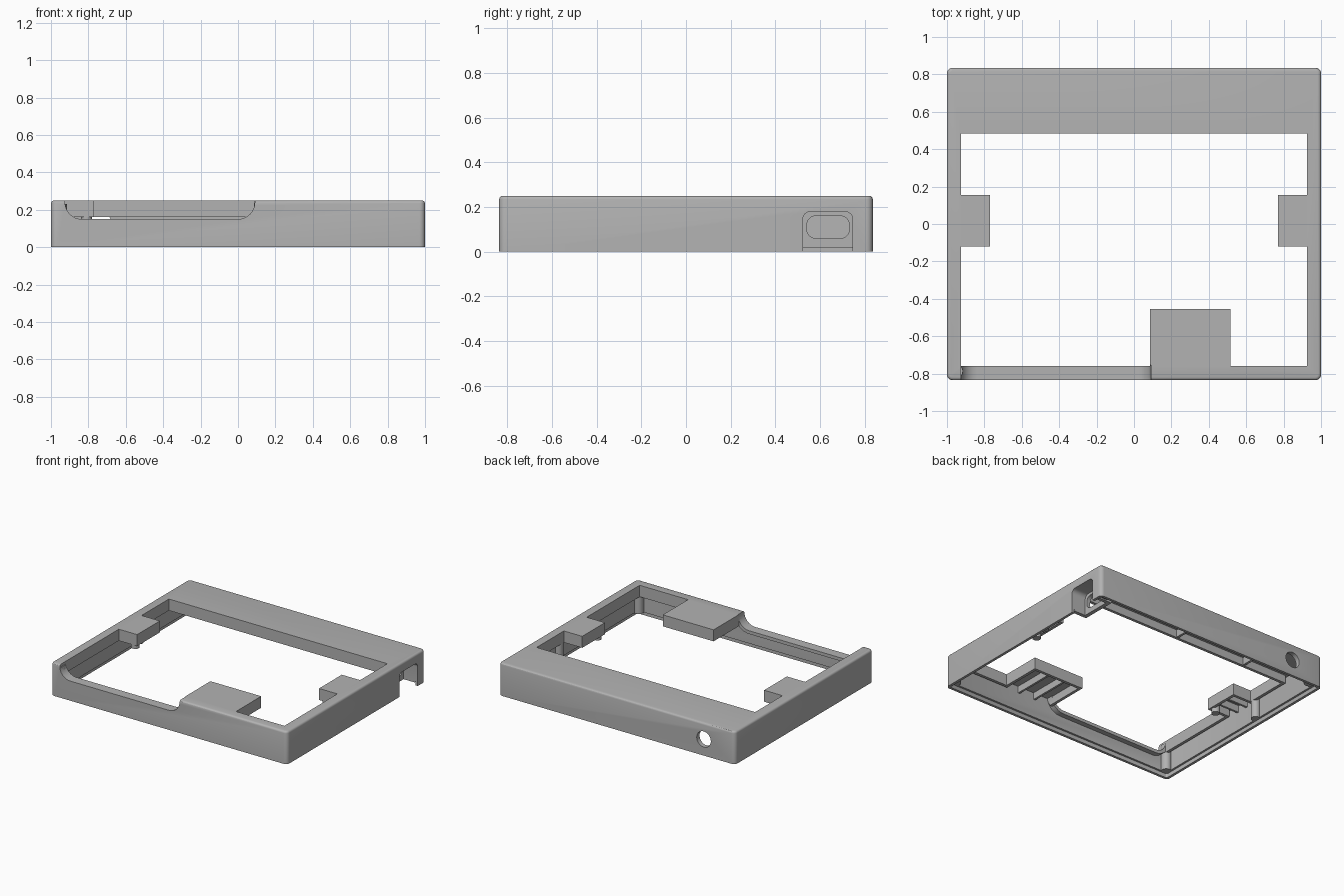
import bpy, bmesh, math
from mathutils import Vector

cube = bpy.data.objects.get("Cube")
if cube:
    bpy.data.objects.remove(cube, do_unlink=True)

grey = bpy.data.materials.new("plain grey")
grey.use_nodes = True
grey.diffuse_color = (0.45, 0.45, 0.45, 1)
grey.node_tree.nodes["Principled BSDF"].inputs["Base Color"].default_value = (0.45, 0.45, 0.45, 1)


def finish(name, bm):
    bmesh.ops.recalc_face_normals(bm, faces=bm.faces)
    mesh = bpy.data.meshes.new(name)
    bm.to_mesh(mesh)
    bm.free()
    mesh.materials.append(grey)
    obj = bpy.data.objects.new(name, mesh)
    bpy.context.scene.collection.objects.link(obj)
    return obj


def prism(name, points, lo, hi, axis="z"):
    """Extrude a 2D outline from lo to hi along an axis."""
    place = {"x": lambda a, b, d: (d, a, b),
             "y": lambda a, b, d: (a, d, b),
             "z": lambda a, b, d: (a, b, d)}[axis]
    bm = bmesh.new()
    face = bm.faces.new([bm.verts.new(place(a, b, lo)) for a, b in points])
    ext = bmesh.ops.extrude_face_region(bm, geom=[face])
    move = Vector(place(0, 0, hi - lo))
    bmesh.ops.translate(bm, vec=move, verts=[v for v in ext["geom"] if isinstance(v, bmesh.types.BMVert)])
    return finish(name, bm)


def rect(x0, x1, y0, y1):
    return [(x0, y0), (x1, y0), (x1, y1), (x0, y1)]


def rounded(x0, x1, y0, y1, r, n=6):
    """Rectangle outline with round corners."""
    corners = [(x1 - r, y1 - r), (x0 + r, y1 - r), (x0 + r, y0 + r), (x1 - r, y0 + r)]
    return [(cx + r * math.cos((k + i / n) * math.pi / 2), cy + r * math.sin((k + i / n) * math.pi / 2))
            for k, (cx, cy) in enumerate(corners) for i in range(n + 1)]


def disc(cx, cy, r, n=28):
    return [(cx + r * math.cos(i * math.tau / n), cy + r * math.sin(i * math.tau / n)) for i in range(n)]


def grow(points, d):
    """Offset a right-angled counter-clockwise outline outwards."""
    out = []
    for i, p in enumerate(points):
        p = Vector(p)
        a = (p - Vector(points[i - 1])).normalized()
        b = (Vector(points[(i + 1) % len(points)]) - p).normalized()
        out.append(tuple(p + d * Vector((a.y + b.y, -a.x - b.x))))
    return out


def combine(target, tool, operation):
    mod = target.modifiers.new("combine", "BOOLEAN")
    mod.operation = operation
    mod.solver = "EXACT"
    mod.object = tool
    bpy.context.view_layer.objects.active = target
    bpy.ops.object.modifier_apply(modifier=mod.name)
    bpy.data.objects.remove(tool, do_unlink=True)


X, Y, H = 1.0, 0.835, 0.25

# Outer body with rounded corners and a softened top rim
bm = bmesh.new()
bmesh.ops.create_cube(bm, size=1)
for v in bm.verts:
    v.co = (v.co.x * 2 * X, v.co.y * 2 * Y, (v.co.z + 0.5) * H)
upright = [e for e in bm.edges if abs(e.verts[0].co.z - e.verts[1].co.z) > 0.1]
bmesh.ops.bevel(bm, geom=upright, offset=0.03, segments=5, profile=0.5, affect="EDGES")
rim = [e for e in bm.edges if all(v.co.z > H - 0.001 for v in e.verts)]
bmesh.ops.bevel(bm, geom=rim, offset=0.016, segments=3, profile=0.5, affect="EDGES")
shell = finish("frame_shell", bm)

# Hollow underside with a step along the bottom edge
for inset, top in ((0.035, 0.222), (0.02, 0.03)):
    combine(shell, prism("cavity", rounded(-X + inset, X - inset, -Y + inset, Y - inset, 0.015, 3),
                         -0.1, top), "DIFFERENCE")

# Window outline with a tab on each side and a wider tab at the front
window = [(-0.925, -0.76), (0.085, -0.76), (0.085, -0.455), (0.515, -0.455),
          (0.515, -0.76), (0.925, -0.76), (0.925, -0.12), (0.77, -0.12),
          (0.77, 0.155), (0.925, 0.155), (0.925, 0.485), (-0.925, 0.485),
          (-0.925, 0.155), (-0.77, 0.155), (-0.77, -0.12), (-0.925, -0.12)]


def notch(d):
    """Dip in the front wall, round at its lower corners."""
    return rounded(-0.925 - d, 0.09 + d, 0.15 - d, 0.6, 0.09 + d, 8)


# Lip below the window edge, ledge below the dip, and connector pocket
combine(shell, prism("lip", grow(window, 0.022), 0.162, 0.236), "UNION")
ledge = prism("ledge", notch(0.025), -0.81, -0.75, "y")
combine(ledge, prism("ledge_top", rect(-2, 2, -2, 2), 0.232, 2), "DIFFERENCE")
combine(shell, ledge, "UNION")
combine(shell, prism("pocket", rect(0.495, 0.77, 0.02, 0.23), 0.85, 0.975, "x"), "UNION")

# Cut the window, front dip, connector opening and round back hole
combine(shell, prism("window", window, -0.1, 0.4), "DIFFERENCE")
combine(shell, prism("dip", notch(0), -1, -0.755, "y"), "DIFFERENCE")
combine(shell, prism("recess", rounded(0.522, 0.745, -0.2, 0.18, 0.035), 0.88, 1.1, "x"), "DIFFERENCE")
combine(shell, prism("socket", rounded(0.54, 0.73, 0.06, 0.16, 0.04), 0.8, 1.1, "x"), "DIFFERENCE")
combine(shell, prism("back_hole", disc(-0.735, 0.125, 0.06), 0.75, 0.9, "y"), "DIFFERENCE")

parts = [shell]

# Posts and ribs, mirrored left and right
for side, s in (("left", 1), ("right", -1)):
    parts.append(prism(f"{side}_front_post", disc(s * 0.952, -0.787, 0.037), 0.03, 0.23))
    parts.append(prism(f"{side}_middle_post", disc(s * 0.958, 0.17, 0.033), 0.03, 0.23))
    parts.append(prism(f"{side}_back_post", disc(s * 0.93, 0.785, 0.04), 0.03, 0.23))
    parts.append(prism(f"{side}_tab_boss", disc(s * 0.81, -0.085, 0.03), 0.13, 0.23))
    for i, y in enumerate((-0.03, 0.065)):
        x0, x1 = sorted((s * 0.78, s * 0.97))
        parts.append(prism(f"{side}_tab_rib_{i + 1}", rect(x0, x1, y - 0.008, y + 0.008), 0.17, 0.23))

for i, x in enumerate((0.03, -0.57)):
    parts.append(prism(f"back_rib_{i + 1}", rect(x - 0.009, x + 0.009, 0.49, 0.81), 0.165, 0.23))
for i, x in enumerate((0.23, 0.37)):
    parts.append(prism(f"front_tab_rib_{i + 1}", rect(x - 0.008, x + 0.008, -0.81, -0.465), 0.17, 0.23))

# Smooth the round surfaces and keep the edges crisp
bpy.ops.object.select_all(action="DESELECT")
for obj in parts:
    obj.select_set(True)
bpy.context.view_layer.objects.active = shell
bpy.ops.object.shade_smooth_by_angle(angle=math.radians(30))
